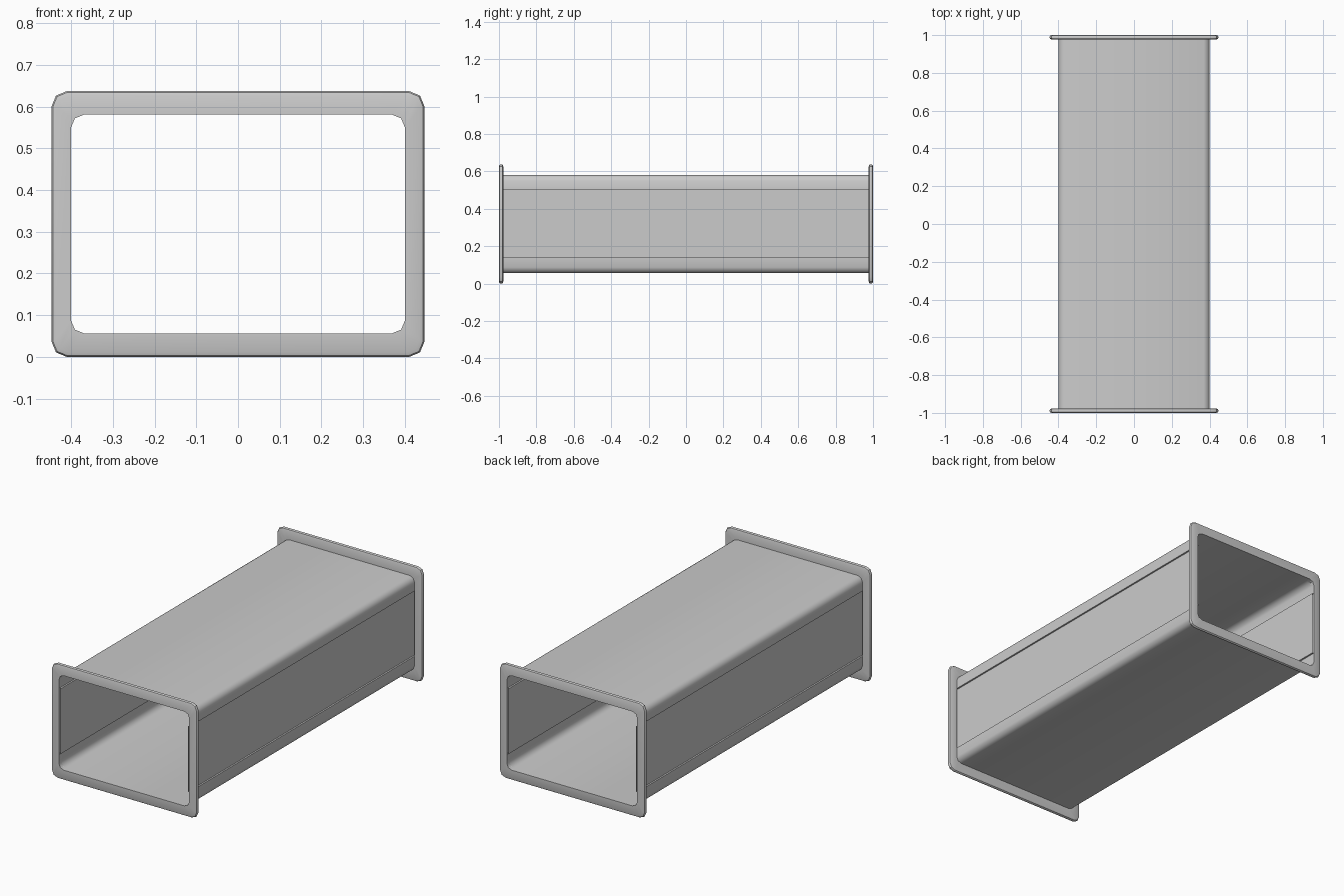
import bpy, bmesh, math

if "Cube" in bpy.data.objects:
    bpy.data.objects.remove(bpy.data.objects["Cube"])

MID_Z = 0.3185  # height of the duct axis


def rounded_rect(hw, hh, r, segs=2):
    """Counter-clockwise (x, z) outline, starting at the lower right corner."""
    pts = []
    for i, (sx, sz) in enumerate([(1, -1), (1, 1), (-1, 1), (-1, -1)]):
        for s in range(segs + 1):
            a = math.radians(-90 + 90 * i + 90 * s / segs)
            pts.append((sx * (hw - r) + r * math.cos(a),
                        MID_Z + sz * (hh - r) + r * math.sin(a)))
    return pts


def loft(name, rings, closed, angle):
    """Skin a list of (outline, y) rings into one object."""
    bm = bmesh.new()
    loops = [[bm.verts.new((x, y, z)) for x, z in outline] for outline, y in rings]
    pairs = list(zip(loops, loops[1:]))
    if closed:
        pairs.append((loops[-1], loops[0]))
    for a, b in pairs:
        n = len(a)
        for i in range(n):
            j = (i + 1) % n
            bm.faces.new((a[i], a[j], b[j], b[i]))
    bmesh.ops.recalc_face_normals(bm, faces=bm.faces)
    mesh = bpy.data.meshes.new(name)
    bm.to_mesh(mesh)
    bm.free()
    obj = bpy.data.objects.new(name, mesh)
    bpy.context.collection.objects.link(obj)
    bpy.ops.object.select_all(action='DESELECT')
    obj.select_set(True)
    bpy.context.view_layer.objects.active = obj
    bpy.ops.object.shade_smooth_by_angle(angle=math.radians(angle))
    return obj


# Sheet-metal duct: rounded outline with a shallow recess along each side wall
outline = rounded_rect(0.40, 0.262, 0.03)
lo, hi, inner = 0.14, 0.502, 0.391
right = [(0.40, lo), (inner, lo), (inner, hi), (0.40, hi)]
left = [(-x, z) for x, z in reversed(right)]
profile = outline[:3] + right + outline[3:9] + left + outline[9:]
loft("duct_body", [(profile, -0.998), (profile, 0.998)], False, 50)

# End flanges: flat plate with a softened outer rim, (inset from rim, y)
rim = [(0.011, 1.0), (0.003, 0.997), (0, 0.992),
       (0, 0.985), (0.003, 0.980), (0.011, 0.977)]
opening = rounded_rect(0.40, 0.262, 0.03)
for side, name in ((-1, "front_flange"), (1, "back_flange")):
    rings = [(opening, side * 1.0)]
    rings += [(rounded_rect(0.447 - d, 0.3185 - d, 0.036 - d / 2), side * y)
              for d, y in rim]
    rings.append((opening, side * 0.977))
    loft(name, rings, True, 30)
